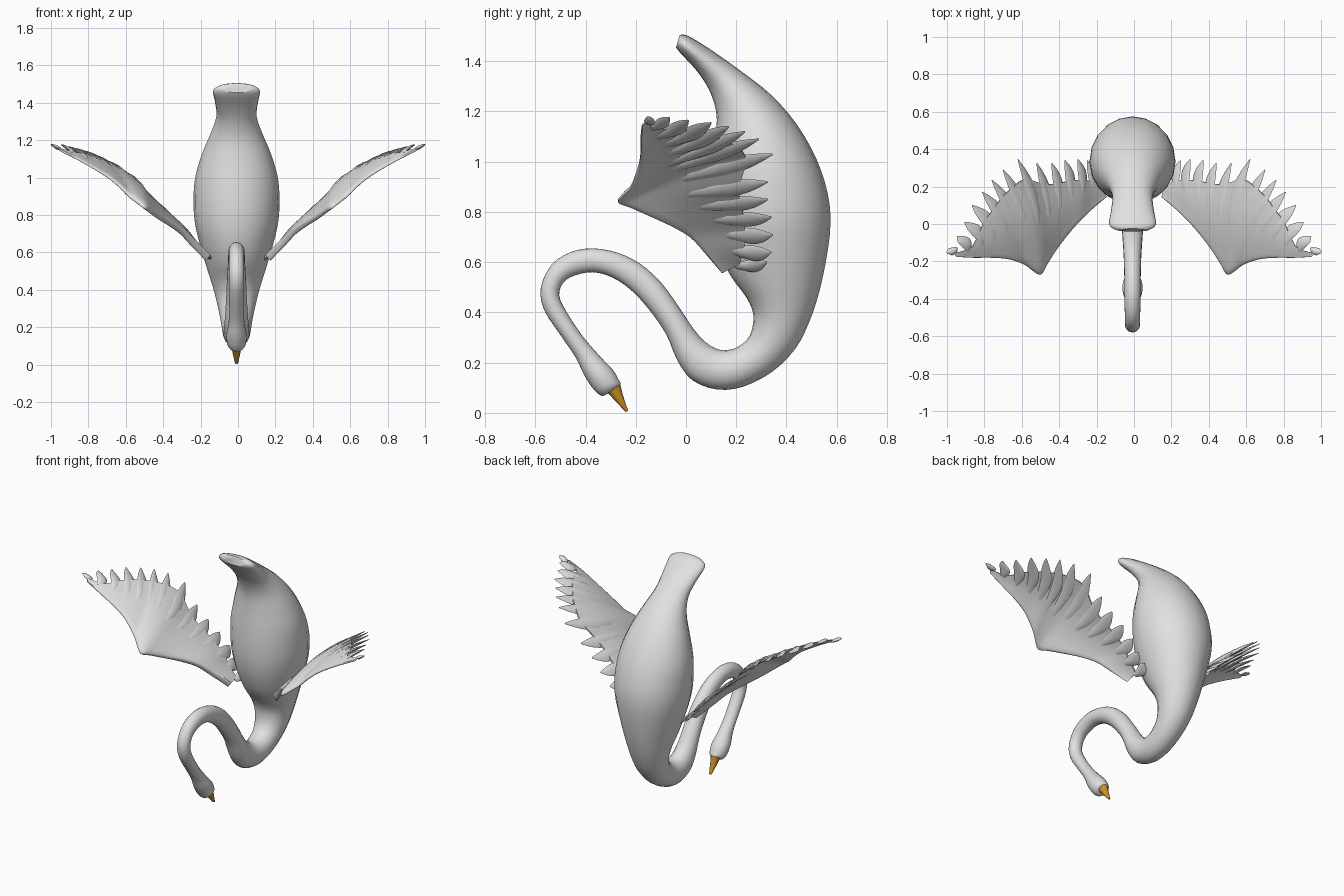
import bpy, bmesh, math
from mathutils import Vector as V

cube = bpy.data.objects.get("Cube")
if cube:
    bpy.data.objects.remove(cube, do_unlink=True)


def material(name, rgb):
    m = bpy.data.materials.new(name)
    m.use_nodes = True
    m.diffuse_color = (*rgb, 1)
    bsdf = next(n for n in m.node_tree.nodes if n.type == "BSDF_PRINCIPLED")
    bsdf.inputs["Base Color"].default_value = (*rgb, 1)
    return m


white = material("plumage white", (0.75, 0.75, 0.75))
orange = material("beak orange", (0.62, 0.29, 0.02))


def loft(bm, rings):
    """Skin a list of equal-length point rings and cap both ends."""
    rows = [[bm.verts.new(p) for p in ring] for ring in rings]
    n = len(rows[0])
    for a, b in zip(rows, rows[1:]):
        for i in range(n):
            j = (i + 1) % n
            bm.faces.new((a[i], a[j], b[j], b[i]))
    bm.faces.new(rows[0])
    bm.faces.new(rows[-1])


def finish(bm, name, mat, angle=50):
    bmesh.ops.recalc_face_normals(bm, faces=bm.faces)
    mesh = bpy.data.meshes.new(name)
    bm.to_mesh(mesh)
    bm.free()
    mesh.materials.append(mat)
    ob = bpy.data.objects.new(name, mesh)
    bpy.context.collection.objects.link(ob)
    bpy.ops.object.select_all(action="DESELECT")
    ob.select_set(True)
    bpy.context.view_layer.objects.active = ob
    bpy.ops.object.shade_smooth_by_angle(angle=math.radians(angle))
    return ob


def spline(rows, steps):
    """Catmull-Rom interpolation of rows of numbers."""
    out, last = [], len(rows) - 1
    for k in range(last):
        quad = [rows[max(0, min(last, k + d))] for d in (-1, 0, 1, 2)]
        for s in range(steps):
            t = s / steps
            out.append([b + 0.5 * t * (c - a + t * (2*a - 5*b + 4*c - d + t * (3*(b - c) + d - a)))
                        for a, b, c, d in zip(*quad)])
    out.append(list(rows[last]))
    return out


CENTRE = -0.008


def tube(name, sections, mat, steps, sides):
    """Loft ellipses between paired edge points (y, z, y, z, half width)."""
    rings = []
    for y1, z1, y2, z2, w in spline(sections, steps):
        mid, arm = V((CENTRE, (y1 + y2) / 2, (z1 + z2) / 2)), V((0, (y2 - y1) / 2, (z2 - z1) / 2))
        angles = [math.tau * i / sides for i in range(sides)]
        rings.append([mid + arm * math.cos(a) + V((w * math.sin(a), 0, 0)) for a in angles])
    bm = bmesh.new()
    loft(bm, rings)
    return finish(bm, name, mat)


# Body, from tail tip down to the base of the neck
body = [
    (-.04, 1.455, -.025, 1.505, .085), (-.02, 1.43, .01, 1.5, .125), (.04, 1.365, .1, 1.445, .115),
    (.09, 1.29, .22, 1.36, .108), (.12, 1.2, .34, 1.265, .14), (.12, 1.1, .44, 1.15, .185),
    (.11, .98, .52, 1.01, .222), (.105, .86, .565, .87, .23), (.11, .76, .575, .75, .222),
    (.13, .66, .56, .62, .195), (.175, .55, .53, .48, .158), (.24, .46, .49, .36, .125),
    (.268, .39, .435, .255, .103), (.255, .31, .345, .165, .085), (.205, .262, .23, .105, .076),
    (.14, .25, .125, .093, .07)]
# Neck and head, continuing the same edges
neck = [
    (.08, .28, .025, .13, .066), (.03, .335, -.035, .21, .06), (-.03, .425, -.08, .315, .055),
    (-.1, .52, -.15, .415, .05), (-.18, .592, -.22, .49, .046), (-.27, .637, -.295, .54, .044),
    (-.37, .655, -.37, .56, .043), (-.46, .64, -.44, .548, .042), (-.535, .59, -.487, .52, .04),
    (-.578, .5, -.505, .47, .04), (-.565, .41, -.48, .41, .04), (-.5, .31, -.415, .31, .039),
    (-.44, .222, -.345, .228, .042), (-.405, .15, -.29, .17, .054), (-.365, .09, -.267, .13, .05),
    (-.335, .068, -.26, .118, .036), (-.315, .075, -.265, .108, .022)]
tube("body_neck_and_head", body + neck, white, 3, 20)

# Beak
beak = [(-.32, .088, -.262, .116, .029), (-.298, .065, -.255, .085, .023),
        (-.27, .035, -.243, .045, .016), (-.24, .004, -.23, .008, .008)]
tube("beak", beak, orange, 2, 12)

# Wing stations from the outer tip to the root: leading edge, then feather tip
stations = [
    (.95, -.175, 1.145, .99, -.13, 1.17), (.86, -.18, 1.1, .945, -.065, 1.175),
    (.77, -.18, 1.05, .905, .01, 1.165), (.69, -.185, 1.0, .865, .1, 1.155),
    (.63, -.2, .95, .81, .17, 1.14), (.58, -.22, .9, .76, .235, 1.12),
    (.54, -.25, .87, .7, .29, 1.09), (.5, -.27, .84, .62, .345, 1.03),
    (.47, -.22, .82, .52, .325, .92), (.42, -.14, .785, .44, .325, .85),
    (.36, -.06, .75, .37, .34, .78), (.3, .01, .71, .3, .345, .71),
    (.24, .07, .65, .25, .34, .64), (.16, .14, .57, .19, .32, .6)]


def frame(row, before, after):
    """Leading point, chord, outward span direction and upper normal."""
    lead, chord = V(row[:3]), V(row[3:]) - V(row[:3])
    span = V(before[3:]) + V(before[:3]) - V(after[3:]) - V(after[:3])
    normal = span.cross(chord).normalized()
    return lead, chord, span.normalized(), normal


def frames(rows):
    last = len(rows) - 1
    return [frame(r, rows[max(i - 1, 0)], rows[min(i + 1, last)]) for i, r in enumerate(rows)]


def camber(s, length):
    return 0.07 * length * math.sin(math.pi * s)


def wing_panel(bm):
    rings = []
    fine = frames(spline(stations, 3))
    for k, (lead, chord, span, up) in enumerate(fine):
        size = chord.length
        end = 1 - min(0.11, 0.6 * size) / size
        thick = 0.006 + 0.02 * k / len(fine)
        upper, lower = [], []
        for i in range(9):
            v = i / 8
            s = end * v * v
            p = lead + chord * s + up * camber(s, size)
            h = thick * (1 - 0.75 * v) * min(1, 0.3 + 3 * v)
            upper.append(p + up * h)
            lower.append(p - up * h)
        rings.append(upper + lower[::-1])
    loft(bm, rings)


def feather(bm, lead, chord, span, up, width):
    """Flat pointed blade that hooks outward at its tip."""
    rings = []
    for i in range(10):
        t = i / 9
        s = 0.3 + 0.7 * t
        bow = -0.02 * math.sin(math.pi * t) * min(1, chord.length * 4)
        p = lead + chord * s + up * camber(s, chord.length) + span * bow
        w = width * min(1, 0.4 + t) * max(0.08, 1 - t ** 5)
        h = 0.011 * min(1, 0.2 + 3 * t) * max(0.15, 1 - t ** 4)
        ring = [math.tau * j / 8 for j in range(8)]
        rings.append([p + span * w * math.cos(a) + up * h * math.sin(a) for a in ring])
    loft(bm, rings)


def feathers(bm):
    for i, (lead, chord, span, up) in enumerate(frames(stations)):
        near = stations[i - 1] if i else stations[1]
        gap = (V(stations[i][3:]) - V(near[3:])).length
        # Tilt each blade slightly so neighbours overlap
        tilted = (span + up * 0.2).normalized()
        feather(bm, lead, chord, tilted, chord.cross(tilted).normalized() * -1,
                min(0.046, gap * 0.5))


for label, sign in (("left", 1), ("right", -1)):
    for part, build in (("wing", wing_panel), ("flight_feathers", feathers)):
        bm = bmesh.new()
        build(bm)
        for v in bm.verts:
            v.co.x *= sign
        finish(bm, label + "_" + part, white)
